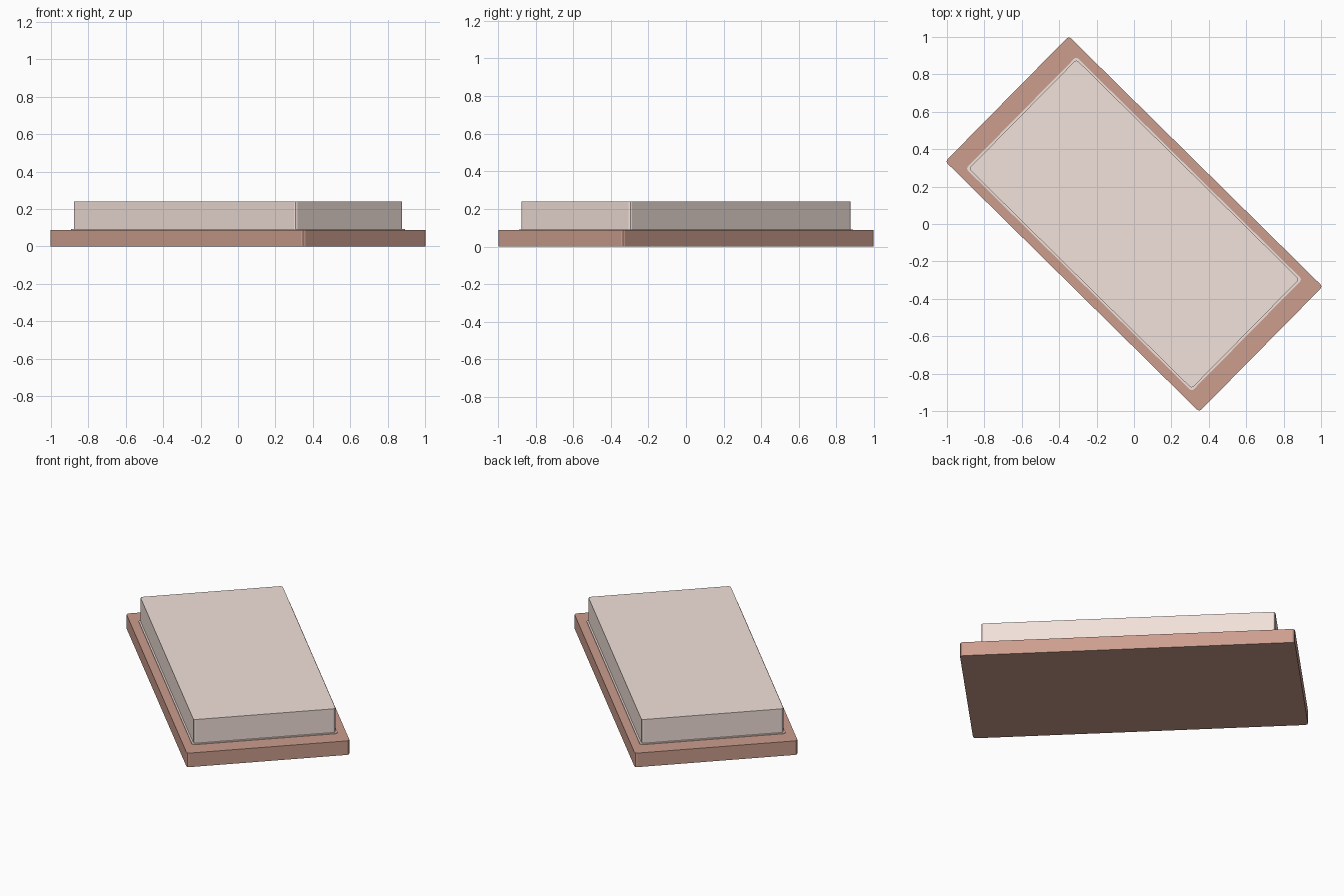
import bpy, bmesh, math

if "Cube" in bpy.data.objects:
    bpy.data.objects.remove(bpy.data.objects["Cube"])

ANGLE = math.radians(-44.6)


def material(name, color):
    mat = bpy.data.materials.new(name)
    mat.diffuse_color = color
    mat.use_nodes = True
    mat.node_tree.nodes["Principled BSDF"].inputs["Base Color"].default_value = mat.diffuse_color
    return mat


def slab(name, half_long, half_short, z0, z1, corner, mat):
    """Rectangular slab with small rounded vertical corners, turned in plan."""
    bm = bmesh.new()
    bmesh.ops.create_cube(bm, size=1)
    for v in bm.verts:
        v.co.x *= 2 * half_long
        v.co.y *= 2 * half_short
        v.co.z = z0 if v.co.z < 0 else z1
    upright = [e for e in bm.edges
               if abs(e.verts[0].co.z - e.verts[1].co.z) > 1e-5]
    bmesh.ops.bevel(bm, geom=upright, offset=corner, segments=2,
                    profile=0.5, affect='EDGES')
    mesh = bpy.data.meshes.new(name)
    bm.to_mesh(mesh)
    bm.free()
    mesh.materials.append(mat)
    obj = bpy.data.objects.new(name, mesh)
    obj.rotation_euler.z = ANGLE
    bpy.context.collection.objects.link(obj)
    return obj


brown = material("brown", (0.60, 0.34, 0.27, 1))
pink = material("pale_pink", (0.89, 0.75, 0.70, 1))

# Wide base plate
slab("base_plate", 0.953, 0.470, 0.0, 0.088, 0.016, brown)
# Thin lip around the foot of the upper block
slab("lip", 0.848, 0.420, 0.088, 0.092, 0.014, pink)
# Raised upper block
slab("upper_block", 0.837, 0.410, 0.092, 0.24, 0.014, pink)
